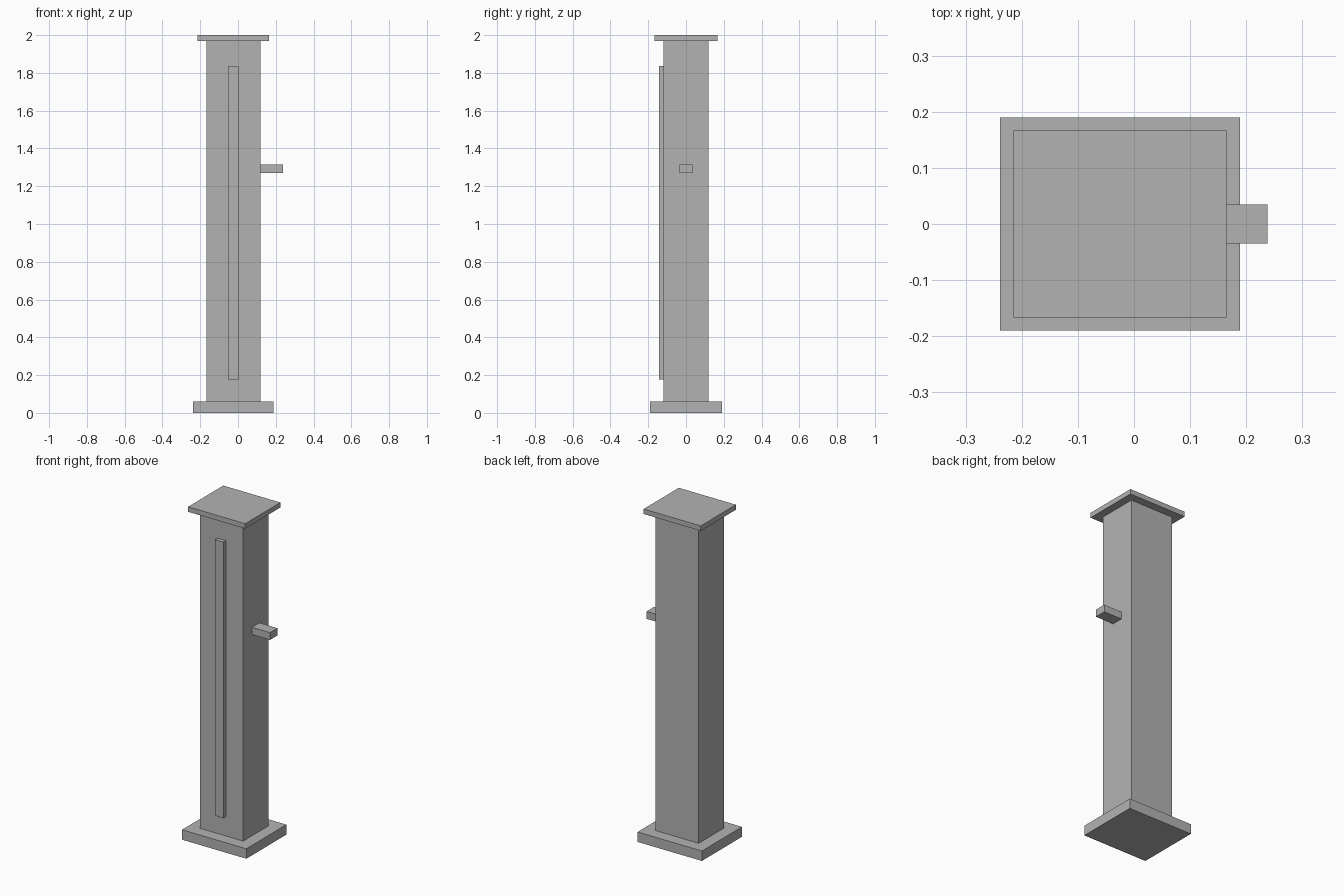
import bpy
import bmesh
from mathutils import Vector

cube = bpy.data.objects.get("Cube")
if cube:
    bpy.data.objects.remove(cube, do_unlink=True)

# Single plain grey finish
GREY = (0.45, 0.45, 0.45, 1.0)
grey = bpy.data.materials.new("plain_grey")
grey.use_nodes = True
grey.diffuse_color = GREY
grey.node_tree.nodes["Principled BSDF"].inputs["Base Color"].default_value = GREY


def box(name, low, high):
    """Axis-aligned box between two corners, with its origin at the middle."""
    low, high = Vector(low), Vector(high)
    bm = bmesh.new()
    bmesh.ops.create_cube(bm, size=1.0)
    bmesh.ops.scale(bm, vec=high - low, verts=bm.verts)
    mesh = bpy.data.meshes.new(name)
    bm.to_mesh(mesh)
    bm.free()
    mesh.materials.append(grey)
    obj = bpy.data.objects.new(name, mesh)
    obj.location = (low + high) / 2
    bpy.context.collection.objects.link(obj)
    return obj


def slab(name, half_x, half_y, bottom, top):
    """Box centred on the post axis."""
    return box(name, (AXIS - half_x, -half_y, bottom), (AXIS + half_x, half_y, top))


AXIS = -0.025          # post axis, offset to balance the side arm
POST_X, POST_Y = 0.143, 0.119
BASE_TOP, CAP_BOTTOM = 0.06, 1.97

# Foot, post and cap
slab("base_plate", 0.214, 0.19, 0.0, BASE_TOP)
slab("post", POST_X, POST_Y, BASE_TOP, CAP_BOTTOM)
slab("top_cap", 0.19, 0.167, CAP_BOTTOM, 2.0)

# Raised strip on the front face
box("front_strip", (AXIS - 0.027, -0.143, 0.176), (AXIS + 0.027, -POST_Y, 1.837))

# Short arm on the left side
box("side_arm", (AXIS + POST_X, -0.035, 1.27), (0.238, 0.035, 1.314))
